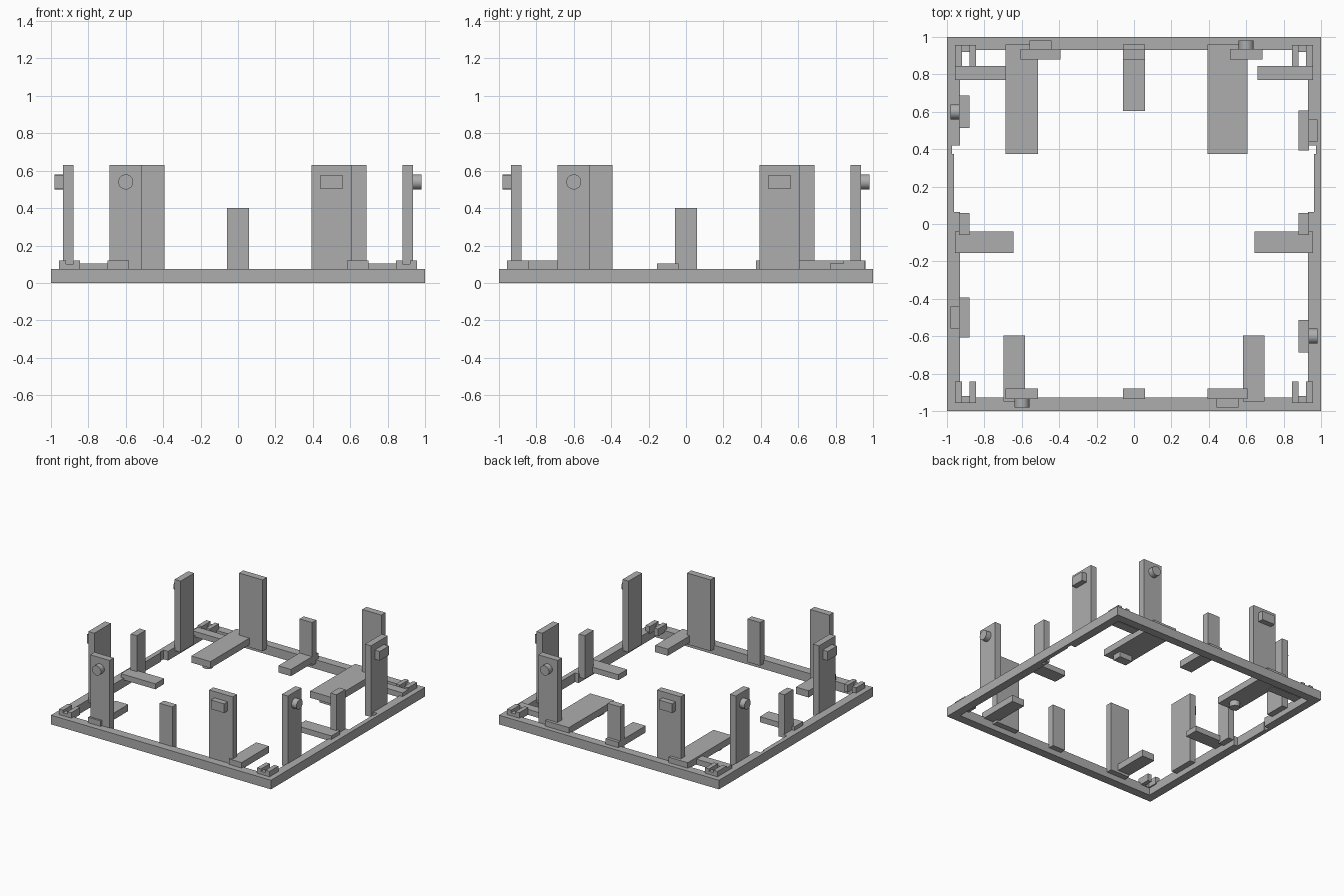
import bpy, bmesh
from math import pi
from mathutils import Matrix

cube = bpy.data.objects.get("Cube")
if cube:
    bpy.data.objects.remove(cube)

grey = bpy.data.materials.new("plain_grey")
grey.use_nodes = True
color = (0.42, 0.42, 0.42, 1)
grey.diffuse_color = color
grey.node_tree.nodes["Principled BSDF"].inputs["Base Color"].default_value = color


def finish(name, bm, matrix=Matrix()):
    bmesh.ops.recalc_face_normals(bm, faces=bm.faces)
    mesh = bpy.data.meshes.new(name)
    bm.to_mesh(mesh)
    bm.free()
    mesh.materials.append(grey)
    obj = bpy.data.objects.new(name, mesh)
    obj.matrix_world = matrix
    bpy.context.collection.objects.link(obj)
    return obj


def box(name, x, y, z, matrix=Matrix()):
    """Box from its ranges along the three axes."""
    bm = bmesh.new()
    bmesh.ops.create_cube(bm, size=1)
    for v in bm.verts:
        v.co = [r[0] if c < 0 else r[1] for c, r in zip(v.co, (x, y, z))]
    return finish(name, bm, matrix)


def prism(name, outline, height):
    """Flat outline raised from the ground."""
    bm = bmesh.new()
    base = bm.faces.new([bm.verts.new((x, y, 0)) for x, y in outline])
    top = bmesh.ops.extrude_face_region(bm, geom=[base])["geom"]
    for v in top:
        if isinstance(v, bmesh.types.BMVert):
            v.co.z = height
    return finish(name, bm)


def round_peg(name, z, matrix):
    bm = bmesh.new()
    bmesh.ops.create_cone(bm, cap_ends=True, segments=32, radius1=0.04,
                          radius2=0.04, depth=0.045)
    bm.transform(Matrix.Translation((0, -0.0225, z)) @ Matrix.Rotation(pi / 2, 4, "X"))
    for f in bm.faces:
        f.smooth = len(f.verts) == 4
    for e in bm.edges:
        e.smooth = all(len(f.verts) == 4 for f in e.link_faces)
    finish(name, bm, matrix)


def panel(name, kind, matrix):
    """Slat rising along local z, its peg pointing along local -y."""
    width, length = {"round": (0.175, 0.585), "square": (0.215, 0.585),
                     "short": (0.115, 0.355)}[kind]
    box(name, (-width / 2, width / 2), (0, 0.055), (0, length), matrix)
    peg = length - 0.09
    if kind == "round":
        round_peg(name + "_round_peg", peg, matrix)
    elif kind == "square":
        box(name + "_square_peg", (-0.06, 0.06), (-0.045, 0),
            (peg - 0.0375, peg + 0.0375), matrix)


# Base frame: plain front and back rails, notched side rails
box("front_rail", (-1, 1), (-1, -0.927), (0, 0.075))
box("back_rail", (-1, 1), (0.93, 1), (0, 0.075))
rail = [(1, -0.927), (1, 0.93), (0.93, 0.93), (0.93, 0.42), (0.972, 0.42),
        (0.972, 0.375), (0.963, 0.375), (0.963, 0.065), (0.93, 0.065), (0.93, -0.927)]
for side, s in (("left", 1), ("right", -1)):
    prism(side + "_rail", [(s * x, y) for x, y in rail], 0.075)

# Three standing slats on every side
for i, side in enumerate(("front", "left", "back", "right")):
    turn = Matrix.Rotation(i * pi / 2, 4, "Z")
    for kind, x in (("round", -0.6), ("square", 0.5), ("short", 0)):
        panel(f"{side}_{kind}_upright", kind,
              turn @ Matrix.Translation((x, -0.935, 0.045)))

# Slats lying flat, reaching inward from the back and front
flat = Matrix.Rotation(pi / 2, 4, "X")
for kind, x in (("round", -0.6), ("square", 0.5), ("short", 0)):
    panel(f"back_{kind}_flat", kind, Matrix.Translation((x, 0.96, 0.065)) @ flat)
for side, s in (("left", 1), ("right", -1)):
    panel(f"front_{side}_flat", "short", Matrix.Translation((s * 0.64, -0.95, 0.065))
          @ Matrix.Rotation(pi, 4, "Z") @ flat)

# Thin bars lying inward from the side rails, and corner clips
for side, s in (("left", 1), ("right", -1)):
    def across(a, b):
        return sorted((s * a, s * b))
    box(f"{side}_wide_bar", across(0.643, 0.957), (-0.155, -0.04), (0.06, 0.105))
    box(f"{side}_narrow_bar", across(0.66, 0.957), (0.77, 0.845), (0.06, 0.105))
    for end, t in (("back", 1), ("front", -1)):
        y, y_link = (sorted((t * a, t * 0.957)) for a in (0.843, 0.92))
        clip = f"{end}_{side}_clip"
        box(clip + "_outer", across(0.92, 0.957), y, (0.06, 0.12))
        box(clip + "_inner", across(0.845, 0.88), y, (0.06, 0.12))
        box(clip + "_link", across(0.88, 0.92), y_link, (0.06, 0.1))
